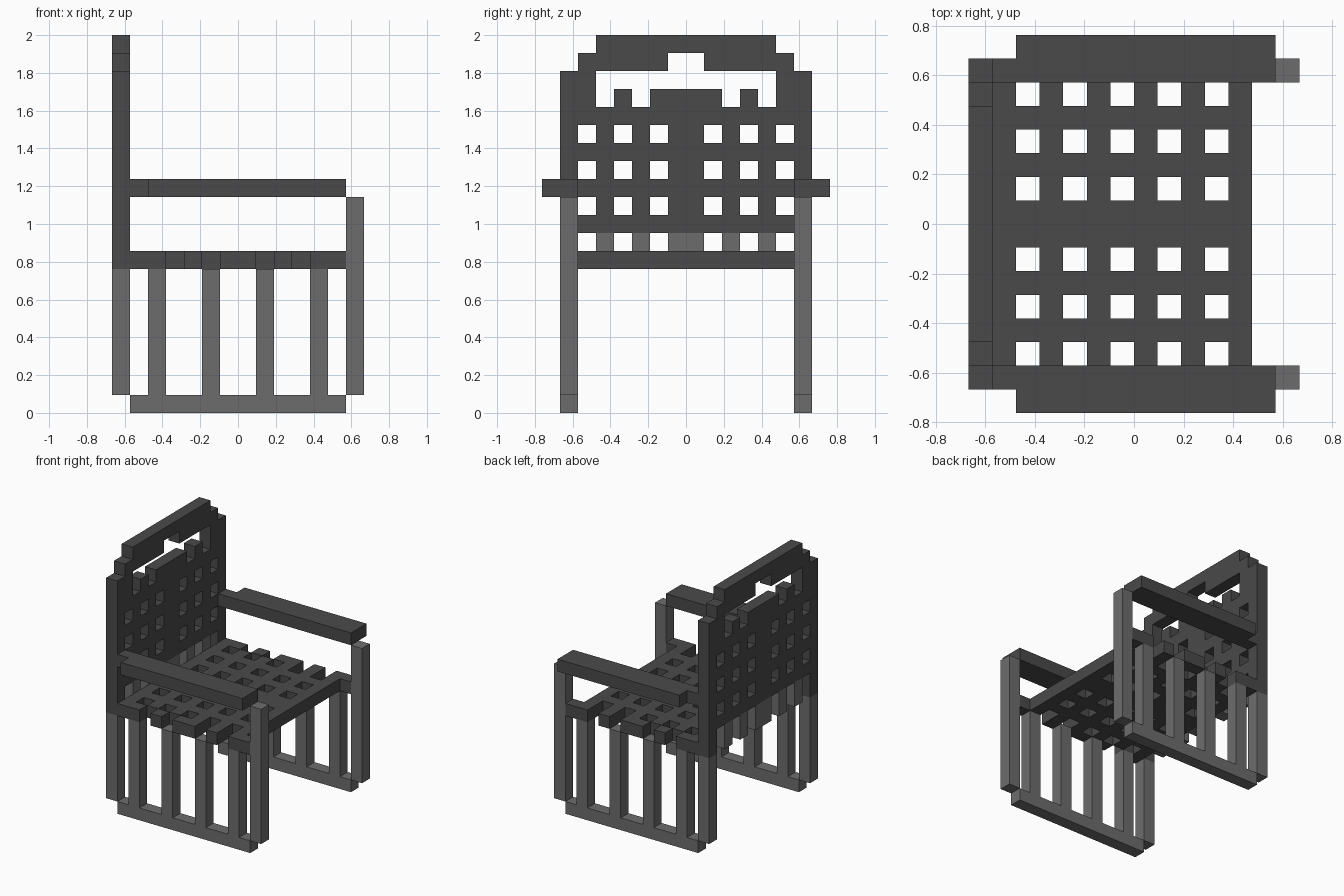
import bpy
import bmesh
from mathutils import Vector

cube = bpy.data.objects.get("Cube")
if cube:
    bpy.data.objects.remove(cube, do_unlink=True)

U = 2 / 21  # every part snaps to this block size


def material(name, value):
    m = bpy.data.materials.new(name)
    m.use_nodes = True
    color = (value, value, value, 1)
    m.diffuse_color = color
    bsdf = next(n for n in m.node_tree.nodes if n.type == 'BSDF_PRINCIPLED')
    bsdf.inputs["Base Color"].default_value = color
    return m


DARK = material("dark grey", 0.068)
LIGHT = material("light grey", 0.152)


def block(x0, x1, y0, y1, z0, z1):
    """Cells filling a box, in block units."""
    return {(x, y, z) for x in range(x0, x1) for y in range(y0, y1) for z in range(z0, z1)}


def both_sides(cells):
    return cells | {(x, -1 - y, z) for x, y, z in cells}


def build(name, cells, mat):
    """Closed mesh made of the exposed cell faces only."""
    bm = bmesh.new()
    verts = {}

    def vert(p):
        key = tuple(round(c) for c in p)
        if key not in verts:
            verts[key] = bm.verts.new(Vector(key) * U)
        return verts[key]

    for cell in sorted(cells):
        for axis in range(3):
            for side in (0, 1):
                near = list(cell)
                near[axis] += 1 if side else -1
                if tuple(near) in cells:
                    continue
                a, b = (axis + 1) % 3, (axis + 2) % 3
                corners = []
                for da, db in ((0, 0), (1, 0), (1, 1), (0, 1)):
                    p = list(cell)
                    p[axis] += side
                    p[a] += da
                    p[b] += db
                    corners.append(vert(p))
                bm.faces.new(corners if side else corners[::-1])
    mesh = bpy.data.meshes.new(name)
    bm.to_mesh(mesh)
    bm.free()
    mesh.materials.append(mat)
    obj = bpy.data.objects.new(name, mesh)
    bpy.context.collection.objects.link(obj)
    return obj


HOLES_Y = (-6, -4, -2, 1, 3, 5)

# Backrest: stepped outline, handle opening, lattice holes
back = block(-7, -6, -7, 7, 10, 19) | block(-7, -6, -6, 6, 19, 20) | block(-7, -6, -5, 5, 20, 21)
back -= block(-7, -6, -5, 5, 17, 19) | block(-7, -6, -1, 1, 19, 20)
back |= both_sides(block(-7, -6, 0, 2, 17, 18) | block(-7, -6, 3, 4, 17, 18))
back |= both_sides(block(-7, -6, 6, 7, 8, 10))
back -= {(-7, y, z) for y in HOLES_Y for z in (11, 13, 15)}
build("backrest", back, DARK)

# Short slats joining the backrest to the seat
back_slats = block(-7, -6, -6, 6, 8, 10) - {(-7, y, z) for y in HOLES_Y for z in (8, 9)}
build("backrest_slats", back_slats, LIGHT)

# Seat lattice with notched side rails
seat = block(-6, 5, -6, 6, 8, 9) - {(x, y, 8) for x in (-5, -3, -1, 1, 3) for y in HOLES_Y}
rail = block(-6, 6, 6, 7, 8, 9) - {(x, 6, 8) for x in (-4, -2, 1, 3)}
build("seat", seat | both_sides(rail), DARK)

# Arms, legs, runners and side slats, repeated on both sides
for side, y in (("near", -7), ("far", 6)):
    y_out = (-8, -6) if y < 0 else (6, 8)
    arm = block(-5, 6, *y_out, 12, 13) | block(-6, -5, y, y + 1, 12, 13)
    build(f"armrest_{side}", arm, DARK)
    build(f"front_leg_{side}", block(6, 7, y, y + 1, 1, 12), LIGHT)
    build(f"back_leg_{side}", block(-7, -6, y, y + 1, 1, 8), LIGHT)
    build(f"runner_{side}", block(-6, 6, y, y + 1, 0, 1), LIGHT)
    for i, x in enumerate((-5, -2, 1, 4)):
        build(f"side_slat_{side}_{i + 1}", block(x, x + 1, y, y + 1, 1, 8), LIGHT)
